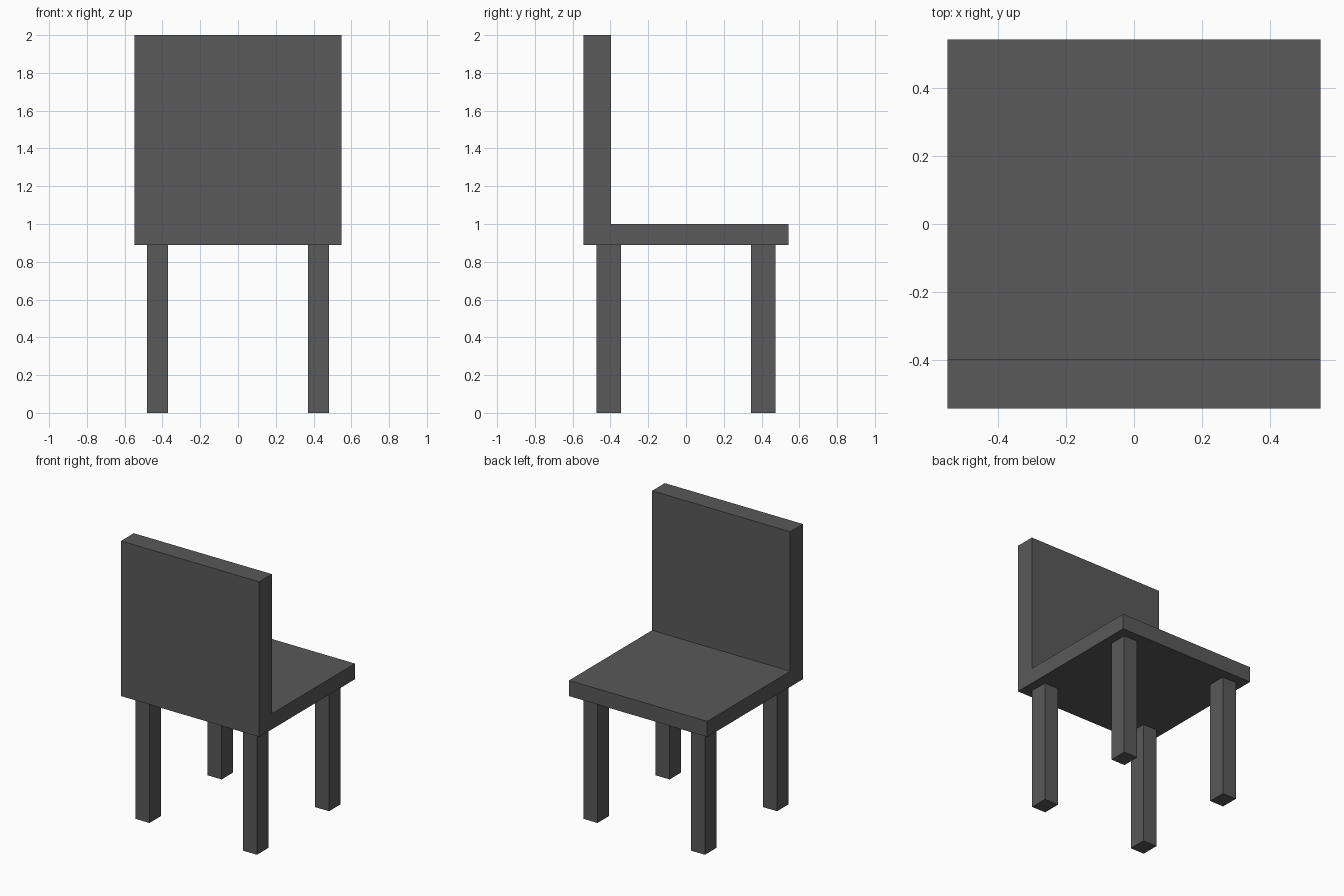
import bpy, bmesh

if "Cube" in bpy.data.objects:
    bpy.data.objects.remove(bpy.data.objects["Cube"])

dark = bpy.data.materials.new("dark_grey")
dark.diffuse_color = (0.1, 0.1, 0.1, 1)
dark.use_nodes = True
dark.node_tree.nodes["Principled BSDF"].inputs["Base Color"].default_value = dark.diffuse_color


def prism(name, points, direction):
    """Extrude a closed planar outline along a direction into a solid."""
    bm = bmesh.new()
    face = bm.faces.new([bm.verts.new(p) for p in points])
    ext = bmesh.ops.extrude_face_region(bm, geom=[face], use_keep_orig=True)
    verts = [v for v in ext["geom"] if isinstance(v, bmesh.types.BMVert)]
    bmesh.ops.translate(bm, verts=verts, vec=direction)
    bmesh.ops.recalc_face_normals(bm, faces=bm.faces)
    mesh = bpy.data.meshes.new(name)
    bm.to_mesh(mesh)
    bm.free()
    mesh.materials.append(dark)
    obj = bpy.data.objects.new(name, mesh)
    bpy.context.collection.objects.link(obj)
    return obj


# Seat and backrest: one L-shaped side profile extruded across the width
HALF_W, UNDER, SEAT_TOP = 0.548, 0.888, 1.0
BACK, BACK_INNER, SEAT_EDGE = -0.542, -0.398, 0.542
profile = [(BACK, UNDER), (SEAT_EDGE, UNDER), (SEAT_EDGE, SEAT_TOP),
           (BACK_INNER, SEAT_TOP), (BACK_INNER, 2.0), (BACK, 2.0)]
prism("seat_and_backrest", [(-HALF_W, y, z) for y, z in profile], (2 * HALF_W, 0, 0))

# Four rectangular legs, set in from the seat edges
X_IN, X_OUT, Y_IN, Y_OUT = 0.37, 0.482, 0.343, 0.474
for y_name, sy in (("front", -1), ("rear", 1)):
    for x_name, sx in (("left", -1), ("right", 1)):
        outline = [(sx * x, sy * y, 0) for x, y in
                   ((X_IN, Y_IN), (X_OUT, Y_IN), (X_OUT, Y_OUT), (X_IN, Y_OUT))]
        prism(f"{y_name}_{x_name}_leg", outline, (0, 0, UNDER))
